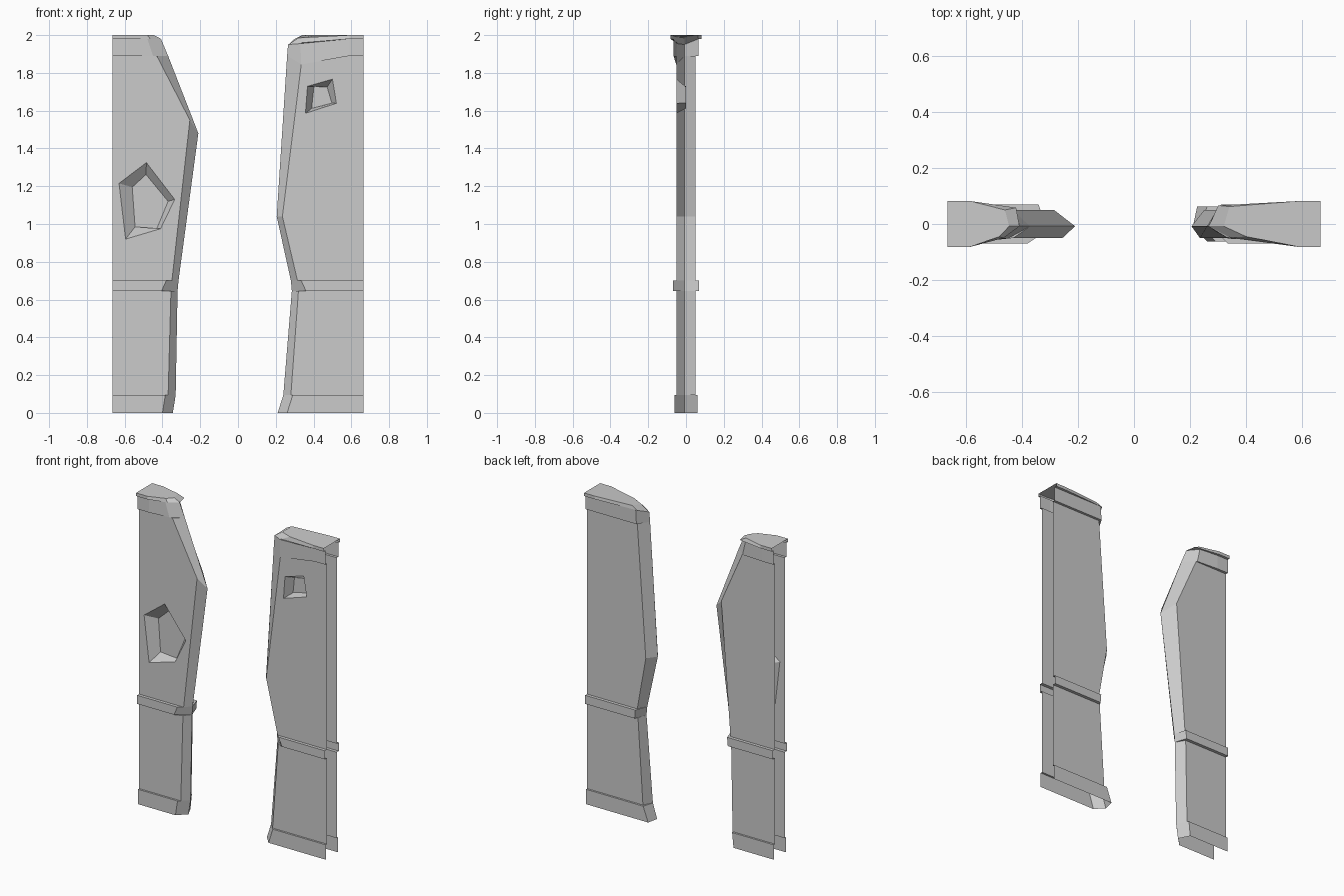
import bpy, bmesh
from mathutils import Vector

if "Cube" in bpy.data.objects:
    bpy.data.objects.remove(bpy.data.objects["Cube"])

OUT = 0.665      # open outer end of each half
RIDGE_Y = -0.008 # break line inside the wall thickness


def row(z, t, xf, xr, xb, zf=None, zr=None, tf=None, tb=None):
    """One level: half thickness t, then x of the front edge, broken ridge and back edge.
    zf / zr shift the front edge and ridge heights, tf / tb taper the thickness there."""
    return dict(z=z, t=t, xf=xf, xr=xr, xb=xb,
                zf=z if zf is None else zf, zr=z if zr is None else zr,
                tf=t if tf is None else tf, tb=t if tb is None else tb)


def wall_half(name, side, xm, rows, panel, pit_outer, pit_inner, pit_y):
    bm = bmesh.new()
    o = side * OUT
    grid = []
    for r in rows:
        pts = [(o, -r['t'], r['z']), (xm, -r['t'], r['z']), (r['xf'], -r['tf'], r['zf']),
               (r['xr'], RIDGE_Y, r['zr']),
               (r['xb'], r['tb'], r['z']), (xm, r['t'], r['z']), (o, r['t'], r['z'])]
        grid.append([bm.verts.new(p) for p in pts])

    # stepped shell: wall, trims and broken edge
    p0, p1 = panel
    for i in range(len(rows) - 1):
        for j in range(6):
            if j < 2 and p0 <= i < p1:
                continue  # pitted front panel is filled below
            a, b, c, d = grid[i][j], grid[i][j + 1], grid[i + 1][j + 1], grid[i + 1][j]
            if (a.co - d.co).length < 1e-5 and (b.co - c.co).length < 1e-5:
                continue
            bm.faces.new((a, b, c, d))
    bm.faces.new(grid[-1])  # top

    # front panel with a chipped pit
    def loop_edges(vs):
        return [bm.edges.get((a, b)) or bm.edges.new((a, b))
                for a, b in zip(vs, vs[1:] + vs[:1])]

    outline = ([grid[p0][0], grid[p0][1]] + [grid[k][2] for k in range(p0, p1 + 1)]
               + [grid[p1][1], grid[p1][0]])
    rim = [bm.verts.new((x, -0.05, z)) for x, z in pit_outer]
    floor = [bm.verts.new((x, pit_y, z)) for x, z in pit_inner]
    bmesh.ops.triangle_fill(bm, use_beauty=True, use_dissolve=False, normal=Vector((0, -1, 0)),
                            edges=loop_edges(outline) + loop_edges(rim))
    n = len(rim)
    for k in range(n):
        m = (k + 1) % n
        bm.faces.new((rim[k], rim[m], floor[m], floor[k]))
    bm.faces.new(floor)

    # clean up
    bmesh.ops.delete(bm, geom=[v for v in bm.verts if not v.link_faces], context='VERTS')
    bmesh.ops.remove_doubles(bm, verts=bm.verts[:], dist=1e-4)
    bmesh.ops.recalc_face_normals(bm, faces=bm.faces[:])
    bm.normal_update()
    top = max(bm.faces, key=lambda f: f.calc_center_median().z)
    if top.normal.z < 0:
        bmesh.ops.reverse_faces(bm, faces=bm.faces[:])
    me = bpy.data.meshes.new(name)
    bm.to_mesh(me)
    bm.free()
    ob = bpy.data.objects.new(name, me)
    bpy.context.collection.objects.link(ob)
    return ob


# left half of the broken wall
left = [
    row(0.000, .062, -.400, -.345, -.380),            # base trim
    row(0.095, .062, -.385, -.330, -.370),
    row(0.095, .050, -.370, -.330, -.365),            # lower wall
    row(0.645, .050, -.355, -.320, -.355),
    row(0.645, .070, -.405, -.320, -.345),            # middle trim
    row(0.700, .070, -.380, -.315, -.340),
    row(0.700, .050, -.350, -.315, -.350),            # upper wall
    row(1.550, .050, -.255, -.210, -.285, zr=1.48),
    row(1.890, .050, -.430, -.370, -.435),
    row(1.890, .066, -.450, -.370, -.440, tf=.052, tb=.056),   # top trim
    row(1.980, .066, -.480, -.408, -.460, tf=.050, tb=.055),
    row(1.980, .082, -.465, -.408, -.420, tf=.050, tb=.058),   # cap
    row(2.000, .082, -.480, -.445, -.460, tf=.045, tb=.050),
]
wall_half("left_wall_half", -1, -.585, left, (6, 8),
          [(-.63, 1.215), (-.485, 1.325), (-.335, 1.13), (-.41, .975), (-.595, .92)],
          [(-.56, 1.195), (-.487, 1.262), (-.37, 1.12), (-.43, .975), (-.545, .985)], -.005)

# right half of the broken wall
right = [
    row(0.000, .062, .260, .210, .225),               # base trim
    row(0.095, .062, .290, .240, .260),
    row(0.095, .050, .280, .240, .270),               # lower wall
    row(0.645, .050, .320, .285, .305),
    row(0.645, .070, .360, .285, .315),               # middle trim
    row(0.700, .070, .335, .280, .310),
    row(0.700, .050, .315, .280, .310),               # upper wall
    row(1.040, .050, .235, .205, .250),
    row(1.890, .050, .335, .260, .310, zf=1.845),
    row(1.890, .066, .335, .260, .305, zf=1.845, tf=.052),     # top trim
    row(1.980, .066, .330, .265, .310, zf=1.955, zr=1.95, tf=.048),
    row(1.980, .082, .340, .267, .300, zf=1.960, zr=1.95, tf=.047, tb=.066),  # cap
    row(2.000, .082, .400, .320, .340, zf=1.990, zr=1.985, tf=.045, tb=.062),
]
wall_half("right_wall_half", 1, .59, right, (6, 8),
          [(.368, 1.729), (.50, 1.767), (.521, 1.639), (.357, 1.586)],
          [(.402, 1.73), (.472, 1.725), (.497, 1.64), (.39, 1.612)], 0.0)
